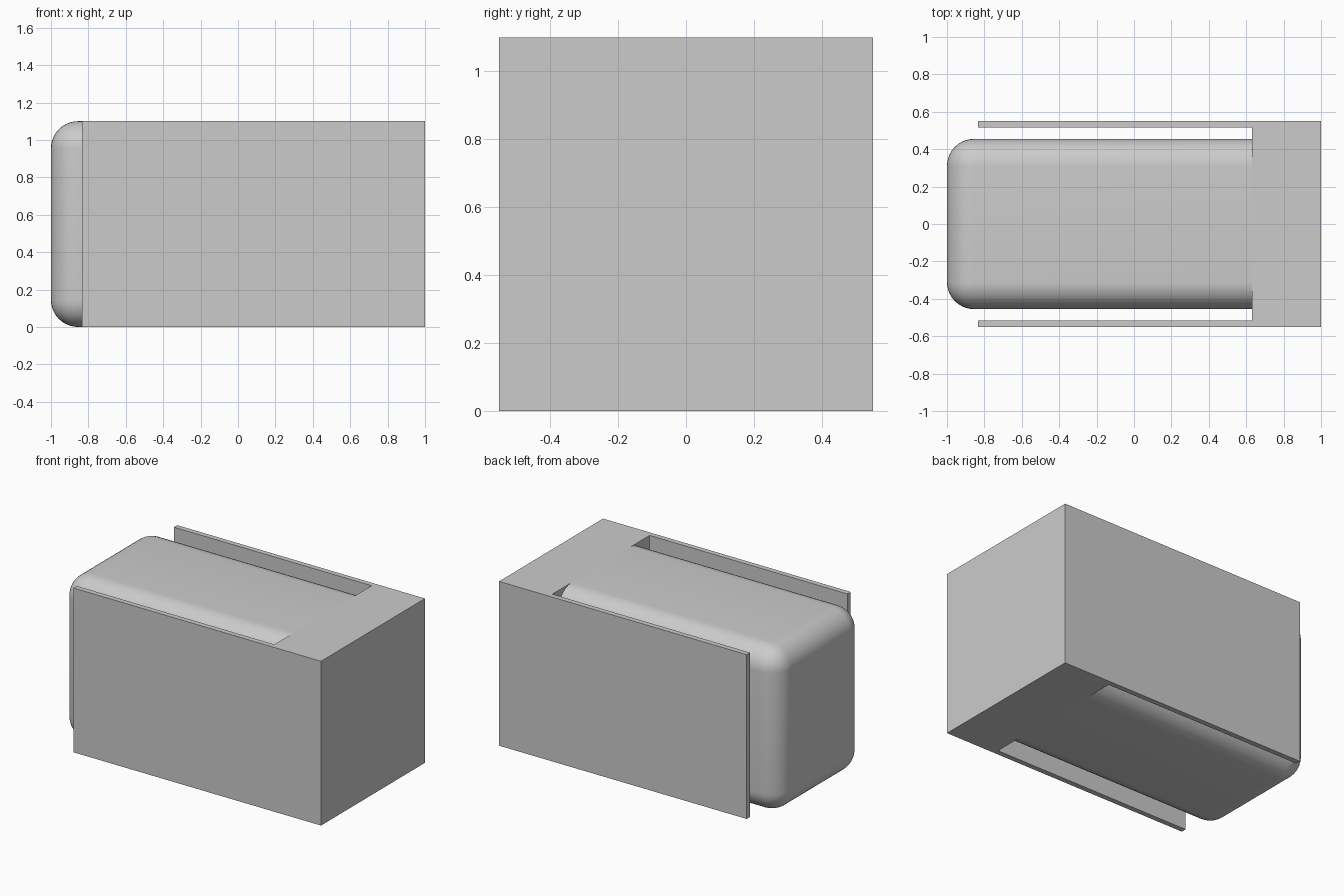
import bpy, bmesh, math

cube = bpy.data.objects.get("Cube")
if cube:
    bpy.data.objects.remove(cube, do_unlink=True)

HEIGHT = 1.1
JOIN_X = 0.63      # where the core meets the end block

grey = bpy.data.materials.new("plain grey")
grey.use_nodes = True
colour = (0.6, 0.6, 0.6, 1)
grey.diffuse_color = colour
grey.node_tree.nodes["Principled BSDF"].inputs["Base Color"].default_value = colour


def add_prism(name, outline):
    """Extrude a plan outline from the ground to full height."""
    bm = bmesh.new()
    base = bm.faces.new([bm.verts.new((x, y, 0)) for x, y in outline])
    top = bmesh.ops.extrude_face_region(bm, geom=[base])["geom"]
    bmesh.ops.translate(bm, vec=(0, 0, HEIGHT),
                        verts=[v for v in top if isinstance(v, bmesh.types.BMVert)])
    bmesh.ops.recalc_face_normals(bm, faces=bm.faces)
    mesh = bpy.data.meshes.new(name)
    bm.to_mesh(mesh)
    bm.free()
    mesh.materials.append(grey)
    obj = bpy.data.objects.new(name, mesh)
    bpy.context.collection.objects.link(obj)
    return obj


# Sleeve: end block with two thin side walls, as one U-shaped solid
half = [(1, 0.55), (-0.835, 0.55), (-0.835, 0.515), (JOIN_X, 0.515)]
add_prism("sleeve", half + [(x, -y) for x, y in reversed(half)])

# Core: box rounded on every edge except those against the end block
core = add_prism("rounded_core", [(-1, -0.455), (JOIN_X, -0.455),
                                  (JOIN_X, 0.455), (-1, 0.455)])
bm = bmesh.new()
bm.from_mesh(core.data)
edges = [e for e in bm.edges if any(v.co.x < 0 for v in e.verts)]
bmesh.ops.bevel(bm, geom=edges, offset=0.145, segments=10, profile=0.5,
                affect='EDGES', clamp_overlap=True)
bmesh.ops.recalc_face_normals(bm, faces=bm.faces)
bm.to_mesh(core.data)
bm.free()

bpy.ops.object.select_all(action='DESELECT')
core.select_set(True)
bpy.context.view_layer.objects.active = core
bpy.ops.object.shade_smooth_by_angle(angle=math.radians(35))
